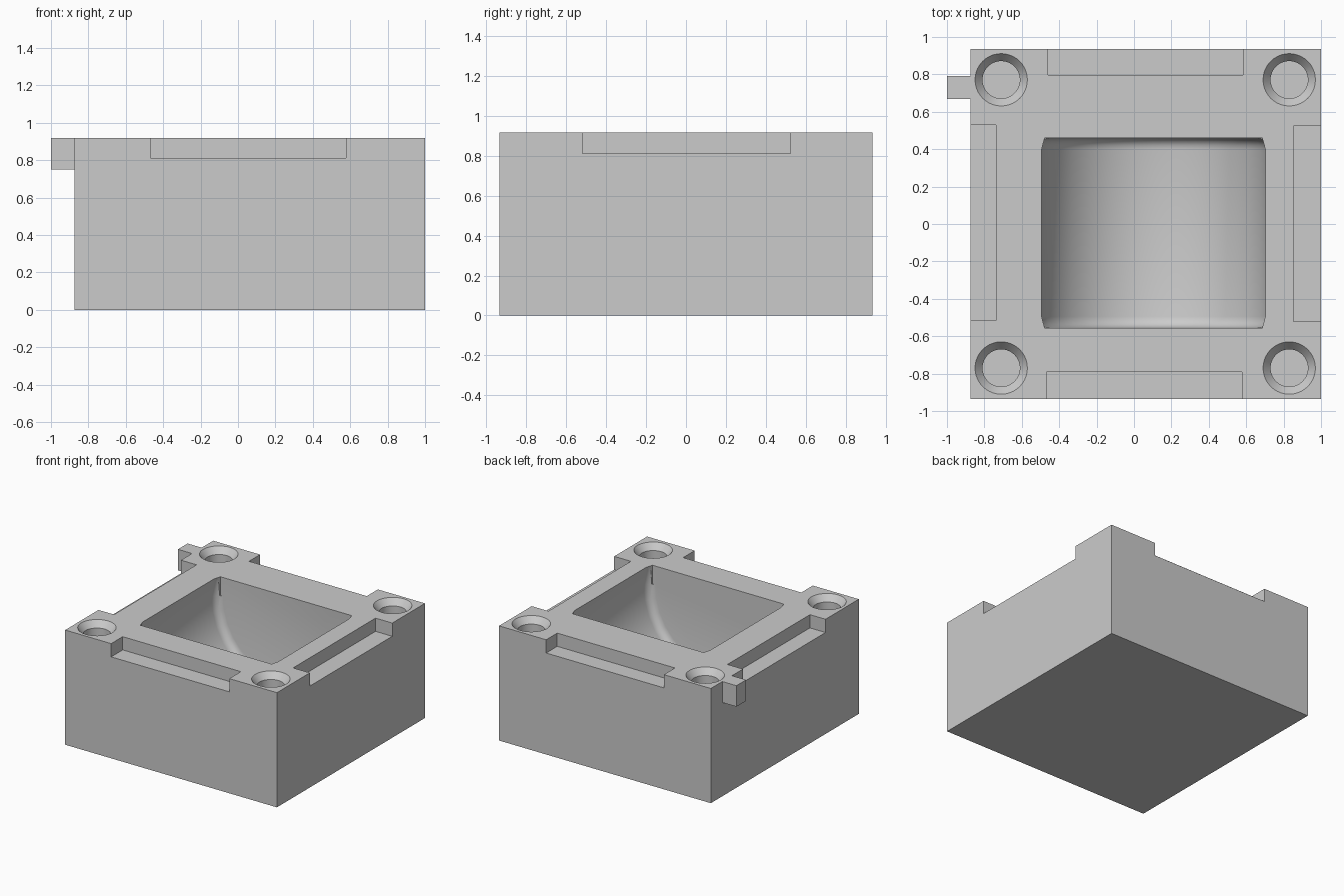
import bpy, bmesh, math
from mathutils import Matrix, Vector

if "Cube" in bpy.data.objects:
    bpy.data.objects.remove(bpy.data.objects["Cube"])

grey = bpy.data.materials.new("plain grey")
grey.diffuse_color = (0.6, 0.6, 0.6, 1)
grey.use_nodes = True
grey.node_tree.nodes["Principled BSDF"].inputs["Base Color"].default_value = grey.diffuse_color
TOP = 0.918


def make(name, bm):
    bmesh.ops.recalc_face_normals(bm, faces=bm.faces[:])
    me = bpy.data.meshes.new(name)
    bm.to_mesh(me)
    bm.free()
    me.materials.append(grey)
    ob = bpy.data.objects.new(name, me)
    bpy.context.collection.objects.link(ob)
    return ob


def box(name, x0, x1, y0, y1, z0, z1):
    bm = bmesh.new()
    bmesh.ops.create_cube(bm, size=1)
    for v in bm.verts:
        v.co = Vector(((x0 + x1) / 2 + v.co.x * (x1 - x0),
                       (y0 + y1) / 2 + v.co.y * (y1 - y0),
                       (z0 + z1) / 2 + v.co.z * (z1 - z0)))
    return make(name, bm)


def turned(name, profile, matrix, n):
    """Closed solid of revolution from (radius, height) pairs, capped at both ends."""
    bm = bmesh.new()
    rings = [[bm.verts.new(matrix @ Vector((r * math.cos(2 * math.pi * i / n),
                                            r * math.sin(2 * math.pi * i / n), h)))
              for i in range(n)] for r, h in profile]
    for a, b in zip(rings, rings[1:]):
        for i in range(n):
            bm.faces.new((a[i], a[(i + 1) % n], b[(i + 1) % n], b[i]))
    bm.faces.new(rings[0])
    bm.faces.new(rings[-1])
    return make(name, bm)


def cut(target, cutter):
    mod = target.modifiers.new(cutter.name, 'BOOLEAN')
    mod.operation = 'DIFFERENCE'
    mod.solver = 'EXACT'
    mod.object = cutter
    bpy.context.view_layer.objects.active = target
    bpy.ops.object.modifier_apply(modifier=mod.name)
    bpy.data.objects.remove(cutter, do_unlink=True)


# main block
block = box("block", -0.875, 1.0, -0.936, 0.936, 0, TOP)

# round cavity lying along y, with rounded ends, its axis below the rim
R, DROP, HALF, SOFT = 0.618, 0.15, 0.507, 0.06
ends = [(R - SOFT + SOFT * math.cos(a), HALF - SOFT + SOFT * math.sin(a))
        for a in (math.radians(d) for d in (90, 67.5, 45, 22.5, 0))]
profile = [(r, -h) for r, h in ends] + ends[::-1]
place = Matrix.Translation((0.104, -0.048, TOP - DROP)) @ Matrix.Rotation(-math.pi / 2, 4, 'X')
cut(block, turned("cavity_cutter", profile, place, 32))

# opening above the cavity, with slightly trimmed corners
bm = bmesh.new()
corner = [(0.598, 0.447), (0.582, HALF)]
loop = [(x, y) for x, y in corner] + [(-x, y) for x, y in corner[::-1]]
loop += [(-x, -y) for x, y in loop]
low = bm.faces.new([bm.verts.new((0.104 + x, -0.048 + y, TOP - DROP)) for x, y in loop])
up = bmesh.ops.extrude_face_region(bm, geom=[low])
bmesh.ops.translate(bm, vec=(0, 0, 0.4), verts=[v for v in up["geom"] if isinstance(v, bmesh.types.BMVert)])
cut(block, make("opening_cutter", bm))

# shallow ledges along the four upper edges
FLOOR = 0.812
for name, x0, x1, y0, y1 in (("front", -0.468, 0.578, -1.1, -0.79),
                             ("back", -0.46, 0.583, 0.796, 1.1),
                             ("left", -1.1, -0.737, -0.515, 0.528),
                             ("right", 0.852, 1.1, -0.52, 0.523)):
    cut(block, box(name + "_ledge_cutter", x0, x1, y0, y1, FLOOR, 1.1))

# four countersunk corner holes
hole = [(0.1, -0.25), (0.1, -0.05), (0.14, 0), (0.14, 0.1)]
for x in (-0.71, 0.83):
    for y in (-0.77, 0.771):
        cut(block, turned("hole_cutter", hole, Matrix.Translation((x, y, TOP)), 40))

# small side tab
box("side_tab", -1.0, -0.875, 0.668, 0.79, 0.75, TOP)

# smooth round surfaces, crisp edges
bpy.ops.object.select_all(action='DESELECT')
block.select_set(True)
bpy.context.view_layer.objects.active = block
bpy.ops.object.shade_smooth_by_angle(angle=math.radians(35))
